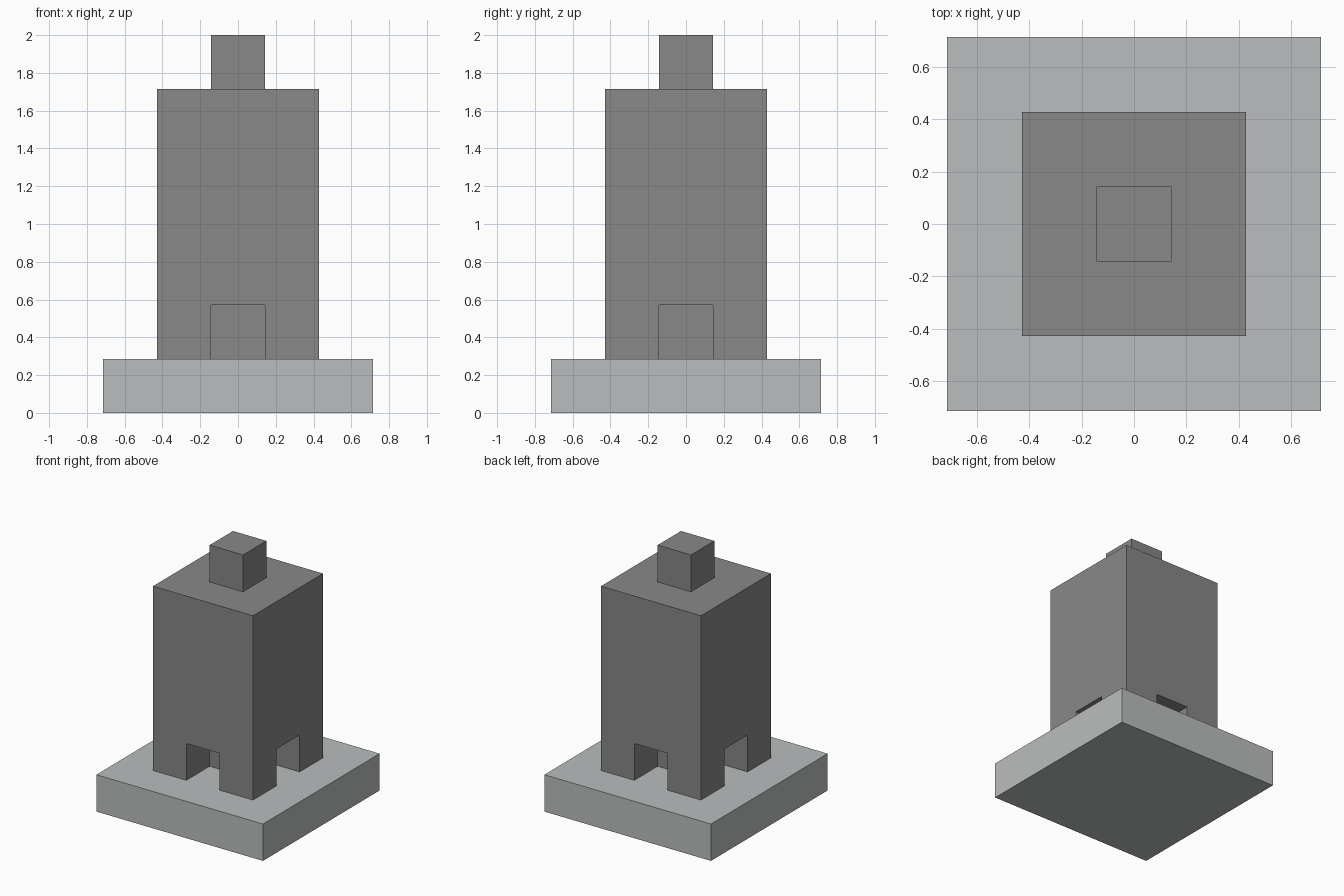
import bpy
import bmesh
from mathutils import Matrix, Vector

cube = bpy.data.objects.get("Cube")
if cube:
    bpy.data.objects.remove(cube, do_unlink=True)

U = 1 / 7  # building module


def make_material(name, color):
    mat = bpy.data.materials.new(name)
    mat.use_nodes = True
    mat.diffuse_color = color
    bsdf = next(n for n in mat.node_tree.nodes if n.type == "BSDF_PRINCIPLED")
    bsdf.inputs["Base Color"].default_value = color
    return mat


def make_object(name, bm, mat):
    mesh = bpy.data.meshes.new(name)
    bm.to_mesh(mesh)
    bm.free()
    mesh.materials.append(mat)
    obj = bpy.data.objects.new(name, mesh)
    bpy.context.collection.objects.link(obj)
    return obj


def block(name, width, bottom, top, mat):
    """Square block centred on the vertical axis, sized in modules."""
    bm = bmesh.new()
    place = Matrix.Translation((0, 0, (bottom + top) / 2 * U))
    scale = Matrix.Diagonal((width * U, width * U, (top - bottom) * U, 1))
    bmesh.ops.create_cube(bm, size=1, matrix=place @ scale)
    return make_object(name, bm, mat)


def notched_tower(name, mat):
    """Tower with a square doorway recessed into the foot of each side."""
    bm = bmesh.new()
    # Plus-shaped notches leave four corner feet and a central core
    grid = bmesh.ops.create_grid(bm, x_segments=3, y_segments=3, size=3 * U,
                                 matrix=Matrix.Translation((0, 0, 4 * U)))
    bottom = list(bm.faces)
    # Upper shaft
    shaft = bmesh.ops.extrude_face_region(bm, geom=bottom, use_keep_orig=True)
    roof = [g for g in shaft["geom"] if isinstance(g, bmesh.types.BMVert)]
    bmesh.ops.translate(bm, verts=roof, vec=(0, 0, 8 * U))
    # Feet and core reach down to the plinth
    for face in bottom:
        c = face.calc_center_median()
        if (abs(c.x) > U) == (abs(c.y) > U):
            foot = bmesh.ops.extrude_discrete_faces(bm, faces=[face])["faces"][0]
            bmesh.ops.translate(bm, verts=foot.verts, vec=(0, 0, -2 * U))
    bmesh.ops.recalc_face_normals(bm, faces=bm.faces)
    bmesh.ops.dissolve_limit(bm, angle_limit=0.01, verts=bm.verts, edges=bm.edges)
    return make_object(name, bm, mat)


light_stone = make_material("light stone", (0.49, 0.515, 0.508, 1))
dark_stone = make_material("dark stone", (0.246, 0.246, 0.246, 1))

block("plinth", 10, 0, 2, light_stone)
notched_tower("tower", dark_stone)
block("roof_cap", 2, 12, 14, dark_stone)
